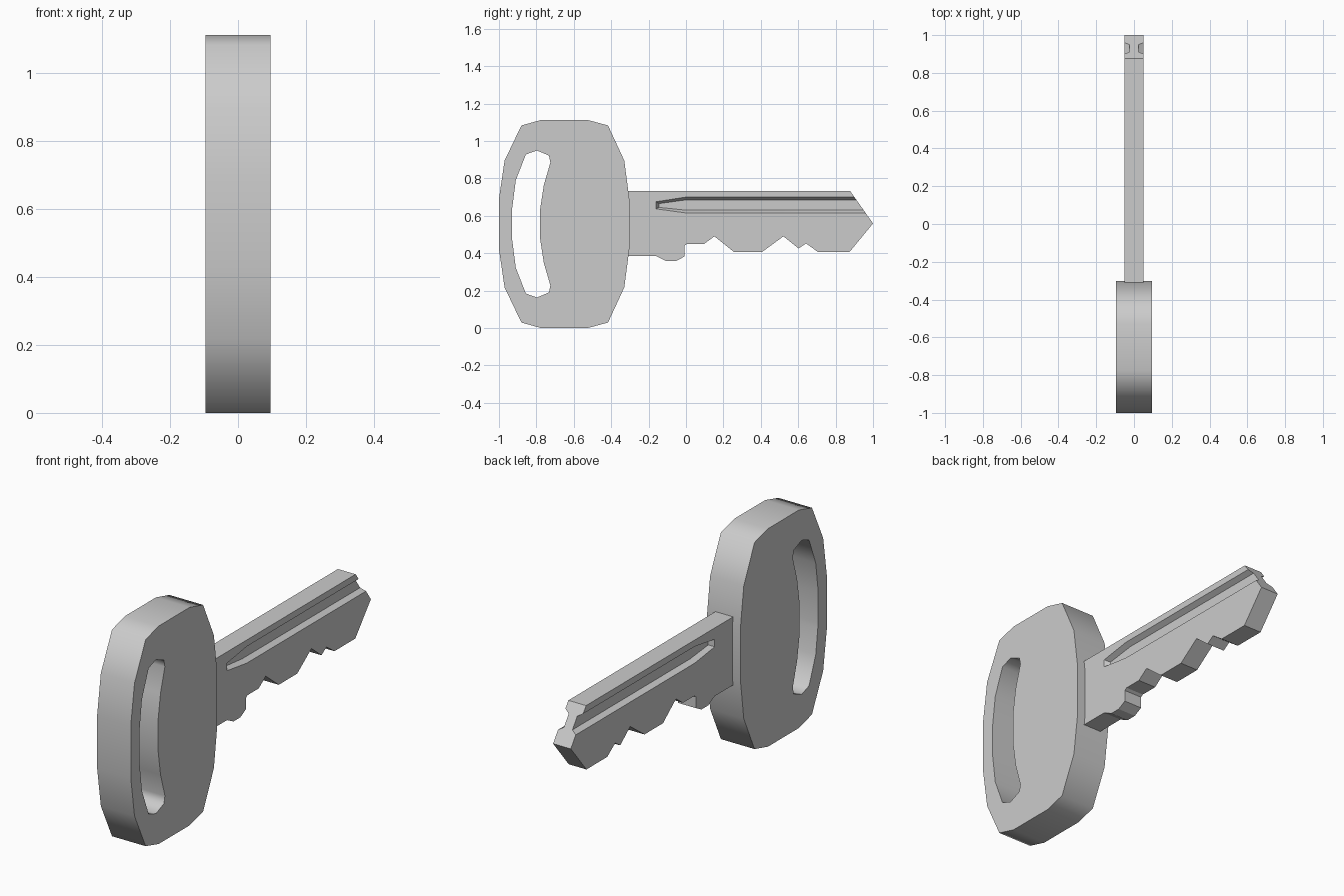
import bpy, bmesh, math

if "Cube" in bpy.data.objects:
    bpy.data.objects.remove(bpy.data.objects["Cube"])

MID_Z = 0.556   # bow symmetry height


def loft(name, layers):
    """Closed solid through matching loops; layers = [(x, [(y, z), ...]), ...]"""
    bm = bmesh.new()
    loops = [[bm.verts.new((x, y, z)) for y, z in pts] for x, pts in layers]
    n = len(loops[0])
    for a, b in zip(loops, loops[1:]):
        for i in range(n):
            j = (i + 1) % n
            bm.faces.new((a[i], a[j], b[j], b[i]))
    bm.faces.new(loops[0])
    bm.faces.new(loops[-1])
    bmesh.ops.recalc_face_normals(bm, faces=bm.faces)
    mesh = bpy.data.meshes.new(name)
    bm.to_mesh(mesh)
    bm.free()
    ob = bpy.data.objects.new(name, mesh)
    bpy.context.collection.objects.link(ob)
    return ob


def slab(name, pts, half):
    return loft(name, [(-half, pts), (half, pts)])


def mirrored(upper):
    return upper + [(y, 2 * MID_Z - z) for y, z in reversed(upper)]


def finish(ob, cutters, angle):
    bpy.ops.object.select_all(action='DESELECT')
    bpy.context.view_layer.objects.active = ob
    ob.select_set(True)
    for c in cutters:
        c.hide_render = True
        m = ob.modifiers.new("cut", 'BOOLEAN')
        m.operation, m.solver, m.object = 'DIFFERENCE', 'EXACT', c
        bpy.ops.object.modifier_apply(modifier=m.name)
        bpy.data.objects.remove(c)
    bpy.ops.object.shade_smooth_by_angle(angle=math.radians(angle))


# Bow (handle) with keyring slot
bow = slab("bow", mirrored([
    (-1.0, 0.69), (-0.97, 0.895), (-0.88, 1.083), (-0.775, 1.112),
    (-0.525, 1.112), (-0.417, 1.083), (-0.33, 0.895), (-0.303, 0.69)]), 0.095)
slot = slab("slot_cutter", mirrored([
    (-0.93, 0.635), (-0.91, 0.79), (-0.856, 0.928), (-0.797, 0.949),
    (-0.733, 0.922), (-0.725, 0.885), (-0.76, 0.765), (-0.78, 0.635)]), 0.2)
finish(bow, [slot], 60)

# Blade with cut teeth along the lower edge
blade = slab("blade", [
    (-0.31, 0.733), (0.877, 0.733), (1.0, 0.559), (0.874, 0.406),
    (0.706, 0.406), (0.642, 0.452), (0.602, 0.425), (0.521, 0.49),
    (0.406, 0.406), (0.257, 0.406), (0.152, 0.49), (0.096, 0.449),
    (0.005, 0.449), (-0.008, 0.44), (-0.008, 0.382), (-0.053, 0.358),
    (-0.107, 0.358), (-0.16, 0.385), (-0.31, 0.385)], 0.05)

# Tapered groove on both blade faces
rim = [(-0.16, 0.675), (0, 0.70), (1.1, 0.70), (1.1, 0.615), (0, 0.615), (-0.16, 0.637)]
floor = [(-0.145, 0.665), (0, 0.685), (1.1, 0.685), (1.1, 0.63), (0, 0.63), (-0.145, 0.645)]
grooves = [loft("groove_cutter", [(s * 0.024, floor), (s * 0.05, rim), (s * 0.1, rim)])
           for s in (-1, 1)]
finish(blade, grooves, 15)
